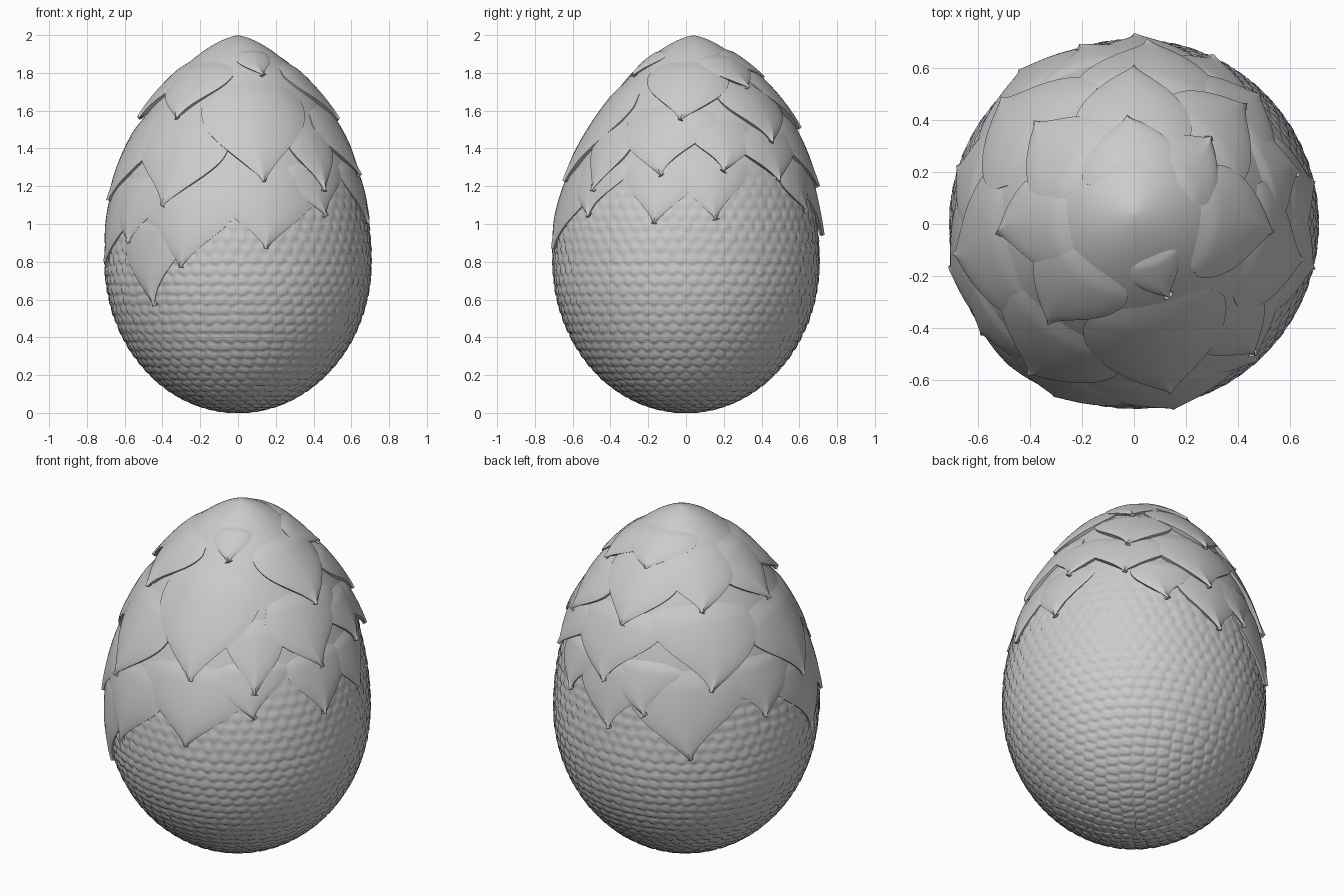
import bpy, bmesh, math, random
from mathutils import Vector
from mathutils.kdtree import KDTree

if "Cube" in bpy.data.objects:
    bpy.data.objects.remove(bpy.data.objects["Cube"])

random.seed(4)
R, MID, UP, LOW, Q = 0.706, 0.8, 1.198, 0.8, 0.67


def radius(z):
    # egg profile: round below, more pointed above
    s = (z - MID) / (UP if z > MID else LOW)
    return R * max(0.0, 1 - s * s) ** (Q if z > MID else 0.5)


def lean(z):
    # the top of the egg leans slightly to the back
    t = min(1, max(0, (z - 0.9) / 0.8))
    return 0.04 * t * t * (3 - 2 * t)


def on_egg(a, z, off=0.0):
    # a = angle in radians from the front (-y) towards +x
    e = 0.004
    slope = (radius(z + e) - radius(z - e)) / (2 * e)
    k = 1 / math.hypot(1, slope)
    r = radius(z) + off * k
    z2 = z - slope * k * off
    return Vector((r * math.sin(a), -r * math.cos(a) + lean(z), z2))


def from_sphere(p):
    z = MID + p.z * (UP if p.z > 0 else LOW)
    h = math.hypot(p.x, p.y)
    k = radius(z) / h if h > 1e-6 else 0
    return Vector((p.x * k, p.y * k + lean(z), z))


def make_object(name, bm):
    me = bpy.data.meshes.new(name)
    bm.to_mesh(me)
    bm.free()
    ob = bpy.data.objects.new(name, me)
    bpy.context.collection.objects.link(ob)
    bpy.ops.object.select_all(action='DESELECT')
    ob.select_set(True)
    bpy.context.view_layer.objects.active = ob
    return ob


# centres of the small pebble scales, in staggered rings
centres = []
phi = 0.02
ring = 0
while phi < 2.2:
    p = from_sphere(Vector((math.sin(phi), 0, -math.cos(phi))))
    count = max(1, round(2 * math.pi * abs(p.x) / 0.07))
    for i in range(count):
        a = 2 * math.pi * (i + 0.5 * (ring % 2) + random.uniform(-.1, .1)) / count
        wob = phi + random.uniform(-0.006, 0.006)
        s = math.sin(wob)
        centres.append(from_sphere(Vector((s * math.cos(a), s * math.sin(a),
                                           -math.cos(wob)))))
    phi += 0.068 if p.z < MID else 0.05
    ring += 1
cells = KDTree(len(centres))
for i, c in enumerate(centres):
    cells.insert(c, i)
cells.balance()

# egg body
bm = bmesh.new()
bmesh.ops.create_uvsphere(bm, u_segments=340, v_segments=240, radius=1)
for v in bm.verts:
    n = v.co.normalized()
    p = from_sphere(n)
    fade = min(1, max(0, (1.35 - p.z) / 0.3))
    if fade > 0:
        (c1, _, d1), (c2, _, d2) = cells.find_n(p, 2)
        dome = min(1, (d2 - d1) / 0.03)
        dome = dome * (2 - dome)
        tilt = (c1.z - p.z) / 0.03          # lower lip of each scale sticks out
        p += n * fade * (0.008 * (dome - 0.7) + 0.003 * tilt * dome)
    p.z = max(p.z, 0)
    v.co = p
make_object("egg_body", bm)
bpy.ops.object.shade_smooth()


# large overlapping leaf scales with a creased middle and a drawn-out tip
def add_leaf(bm, deg, tip, top, half, lift, rows=24, cols=14):
    bend = random.uniform(-5, 5)
    if abs(deg) > 120:
        lift += 0.008
    grid = []
    for i in range(rows + 1):
        t = i / rows
        taper = max(0, (t - 0.36) / 0.64)
        w = half * (0.8 + 0.2 * min(1, t / 0.36))
        w *= max(0.02, 1 - taper ** 1.2 + 0.05 * math.sin(2 * math.pi * taper))
        line = []
        for j in range(cols + 1):
            u = 2 * j / cols - 1
            z = top + (tip - top) * t
            a = math.radians(deg + u * w + bend * math.sin(math.pi * taper))
            rise = -0.018 + 0.024 * min(1, t / 0.3)
            rib = 0.012 * t * (1 - abs(u))
            edge = 0.008 * u ** 4 * (1 - taper)
            off = rise + (lift - 0.006) * t + rib - edge
            line.append(bm.verts.new(on_egg(a, z, off)))
        grid.append(line)
    for i in range(rows):
        for j in range(cols):
            bm.faces.new((grid[i][j], grid[i + 1][j],
                          grid[i + 1][j + 1], grid[i][j + 1]))


# rows: (angle, tip height, top height, half width in degrees)
ROWS = {
    "crown_scales": (0.012, [
        (23, 1.78, 1.95, 26), (184, 1.76, 1.96, 55), (135, 1.71, 1.94, 38)]),
    "upper_scales": (0.026, [
        (-38, 1.55, 1.92, 34), (83, 1.54, 1.92, 38), (-82, 1.55, 1.92, 34),
        (-133, 1.58, 1.92, 38), (180, 1.49, 1.90, 36), (135, 1.42, 1.8, 28)]),
    "middle_scales": (0.026, [
        (12, 1.22, 1.86, 36), (-35, 1.09, 1.65, 30), (77, 1.25, 1.70, 28),
        (135, 1.22, 1.58, 24), (176, 1.19, 1.65, 29), (-133, 1.19, 1.70, 32),
        (-80, 1.12, 1.65, 31), (42, 1.17, 1.6, 16), (106, 1.27, 1.6, 20)]),
    "lower_scales": (0.014, [
        (12, 0.87, 1.40, 29), (-25, 0.77, 1.32, 26), (-40, 0.57, 1.15, 18),
        (42, 1.04, 1.40, 18), (76, 1.00, 1.42, 19), (103, 1.02, 1.42, 17),
        (155, 1.06, 1.40, 17), (180, 0.94, 1.40, 21), (-143, 0.82, 1.40, 29),
        (-108, 1.00, 1.40, 22), (-77, 0.80, 1.35, 26), (-54, 0.90, 1.32, 22),
        (-163, 1.05, 1.4, 17)]),
}
for name, (lift, leaves) in ROWS.items():
    bm = bmesh.new()
    for deg, tip, top, half in leaves:
        add_leaf(bm, deg, tip, top, half, lift)
    make_object(name, bm)
    solid = bpy.context.object.modifiers.new("thickness", 'SOLIDIFY')
    solid.thickness, solid.offset = 0.025, -1
    bpy.ops.object.modifier_apply(modifier=solid.name)
    bpy.ops.object.shade_smooth_by_angle(angle=math.radians(40))
